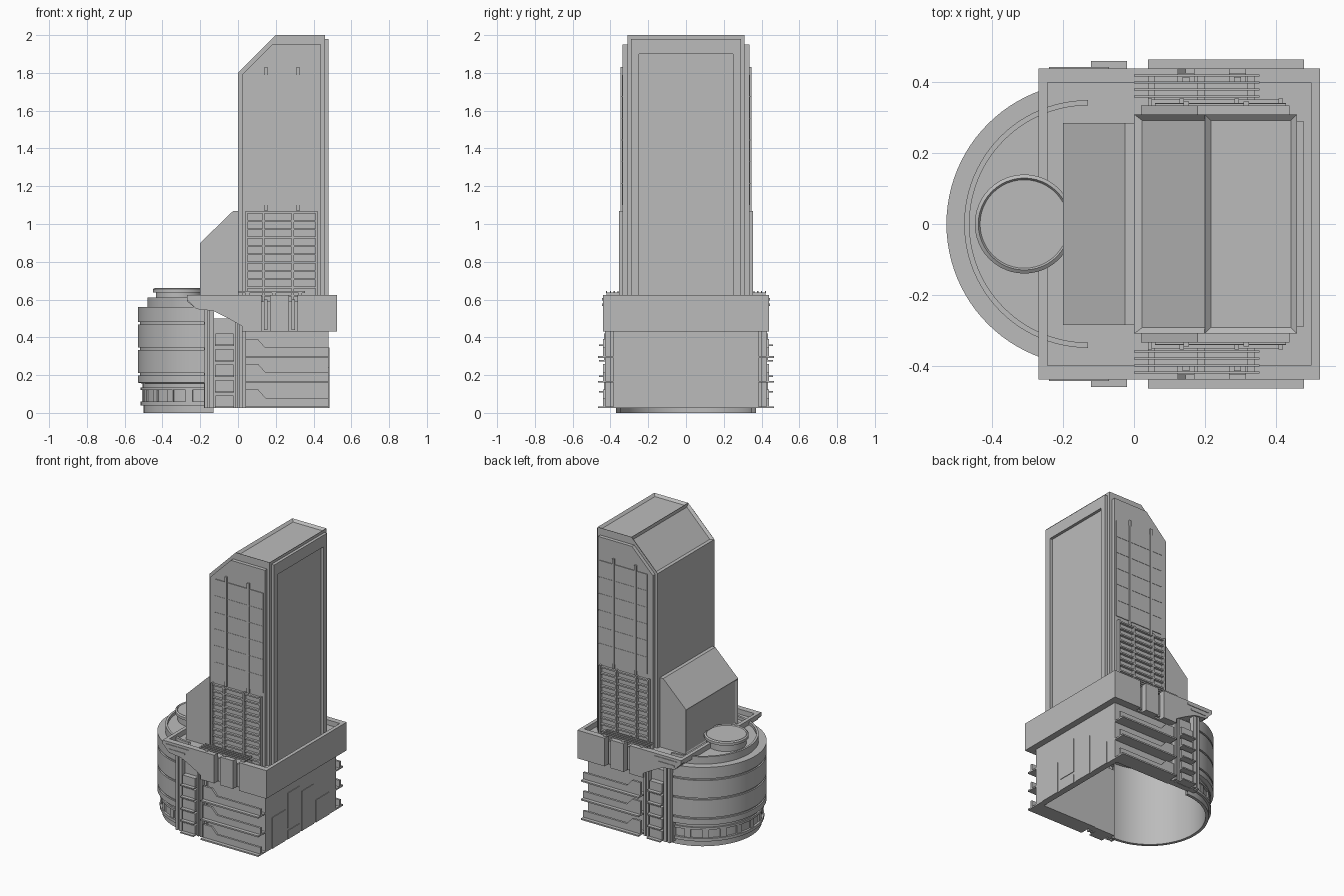
import bpy, bmesh, math
from mathutils import Matrix, Vector

if "Cube" in bpy.data.objects:
    bpy.data.objects.remove(bpy.data.objects["Cube"])

grey = bpy.data.materials.new("concrete_grey")
grey.use_nodes = True
COLOUR = (0.5, 0.5, 0.5, 1)
grey.diffuse_color = COLOUR
for node in grey.node_tree.nodes:
    if node.type == "BSDF_PRINCIPLED":
        node.inputs["Base Color"].default_value = COLOUR
        node.inputs["Roughness"].default_value = 0.8


def finish(name, bm, smooth=False):
    bmesh.ops.recalc_face_normals(bm, faces=bm.faces)
    mesh = bpy.data.meshes.new(name)
    bm.to_mesh(mesh)
    bm.free()
    mesh.materials.append(grey)
    obj = bpy.data.objects.new(name, mesh)
    bpy.context.collection.objects.link(obj)
    if smooth:
        bpy.ops.object.select_all(action="DESELECT")
        obj.select_set(True)
        bpy.context.view_layer.objects.active = obj
        bpy.ops.object.shade_smooth_by_angle(angle=math.radians(30))
    return obj


def prism(name, profile, y0, y1, recess=None, rim=0.024, depth=0.015):
    """Extrude an x-z profile along y; sink the faces chosen by the recess rule."""
    bm = bmesh.new()
    face = bm.faces.new([bm.verts.new((x, y0, z)) for x, z in profile])
    ext = bmesh.ops.extrude_face_region(bm, geom=[face])["geom"]
    moved = [v for v in ext if isinstance(v, bmesh.types.BMVert)]
    bmesh.ops.translate(bm, verts=moved, vec=(0, y1 - y0, 0))
    bmesh.ops.recalc_face_normals(bm, faces=bm.faces)
    if recess:
        chosen = [f for f in bm.faces if recess(f.normal)]
        bmesh.ops.inset_individual(bm, faces=chosen, thickness=rim, depth=-depth)
    return finish(name, bm)


def box(name, x, y, z):
    return prism(name, [(x[0], z[0]), (x[1], z[0]), (x[1], z[1]), (x[0], z[1])], *y)


def lathe(name, profile, centre, start, sweep, steps):
    """Turn an r-z profile about a vertical axis."""
    bm = bmesh.new()
    verts = [bm.verts.new((r, 0, z)) for r, z in profile]
    edges = [bm.edges.new(pair) for pair in zip(verts, verts[1:])]
    bmesh.ops.rotate(bm, verts=verts, cent=(0, 0, 0), matrix=Matrix.Rotation(start, 3, "Z"))
    bmesh.ops.spin(bm, geom=verts + edges, cent=(0, 0, 0), axis=(0, 0, 1),
                   angle=sweep, steps=steps, use_duplicate=False)
    bmesh.ops.remove_doubles(bm, verts=bm.verts, dist=0.0005)
    bmesh.ops.translate(bm, verts=bm.verts, vec=Vector(centre))
    return finish(name, bm, smooth=True)


# Tower with sunken roof and slope panels
prism("tower", [(0, 0.58), (0, 1.8), (0.2, 2), (0.46, 2), (0.46, 0.58)], -0.31, 0.31,
      recess=lambda n: n.z > 0.5)

# Frame on the flat end of the tower
box("end_frame_top", (0.46, 0.48), (-0.29, 0.29), (1.9, 1.98))
for s in (-1, 1):
    box("end_frame_post", (0.46, 0.48), (s * 0.25, s * 0.29), (0.59, 1.9))

# Lower annexe with a sloping roof
prism("annexe", [(-0.2, 0.58), (-0.2, 0.9), (-0.025, 1.07), (0, 1.07), (0, 0.58)],
      -0.285, 0.285, recess=lambda n: n.x < -0.9, rim=0.025, depth=0.012)

# Podium crown: core slab and end rims
core = [(-0.27, 0.59), (-0.22, 0.55), (-0.13, 0.54), (-0.05, 0.5), (0.02, 0.46),
        (0.02, 0.43), (0.525, 0.43), (0.525, 0.59)]
prism("crown_slab", core, -0.4, 0.4)
box("crown_rim_back", (-0.27, -0.245), (-0.4, 0.4), (0.59, 0.625))
box("crown_rim_end", (0.5, 0.525), (-0.4, 0.4), (0.59, 0.625))

# Flat end wall and its shallow panels
box("end_wall", (0.44, 0.48), (-0.385, 0.385), (0.025, 0.44))
for y0, y1, z0, z1 in ((-0.315, -0.17, 0.025, 0.24), (-0.145, -0.015, 0.105, 0.345),
                       (-0.145, -0.015, 0.025, 0.085), (0.01, 0.14, 0.025, 0.3),
                       (0.165, 0.31, 0.025, 0.18)):
    box("end_panel", (0.48, 0.484), (y0, y1), (z0, z1))

for s in (-1, 1):
    def side(name, x, y, z):
        return box(name, x, (s * y[0], s * y[1]), z)

    # Tower side plate, glazing panel and mullions
    prism("side_plate", [(0.02, 0.59), (0.02, 1.79), (0.18, 1.95), (0.44, 1.95), (0.44, 0.59)],
          s * 0.31, s * 0.335)
    side("side_panel", (0.06, 0.43), (0.335, 0.34), (1.1, 1.79))
    for x in (0.148, 0.317):
        side("side_mullion", (x - 0.008, x + 0.008), (0.335, 0.346), (1.07, 1.83))
    for i in range(1, 6):
        z = 1.1 + 0.115 * i
        side("panel_joint", (0.06, 0.43), (0.338, 0.342), (z - 0.002, z + 0.002))

    # Louvre grille
    for x in (0.045, 0.135, 0.29, 0.415):
        side("louvre_post", (x - 0.006, x + 0.006), (0.33, 0.355), (0.59, 1.07))
    for i in range(11):
        z = 0.62 + 0.044 * i
        side("louvre_slat", (0.04, 0.42), (0.33, 0.352), (z - 0.005, z + 0.005))

    # Slatted walkway on the podium roof
    for y in (0.36, 0.38, 0.4, 0.42):
        side("walkway_slat", (0, 0.355), (y - 0.003, y + 0.003), (0.634, 0.644))
    for x in (0.05, 0.19, 0.33):
        side("walkway_bearer", (x - 0.01, x + 0.01), (0.335, 0.42), (0.59, 0.638))

    # Crown face in three blocks with two open channels
    prism("crown_face", [(-0.27, 0.625), (-0.27, 0.6), (-0.22, 0.55), (-0.13, 0.54),
                         (-0.05, 0.5), (0.02, 0.46), (0.02, 0.43), (0.125, 0.43),
                         (0.125, 0.625)], s * 0.4, s * 0.44)
    side("crown_face", (0.17, 0.27), (0.4, 0.44), (0.43, 0.625))
    side("crown_face", (0.315, 0.525), (0.4, 0.44), (0.43, 0.625))
    for x in (0.147, 0.292):
        side("channel_rib", (x - 0.01, x + 0.01), (0.4, 0.415), (0.44, 0.6))
    for x0, x1, z in ((-0.24, -0.07, 0.602), (-0.22, -0.1, 0.572)):
        side("crown_strip", (x0, x1), (0.44, 0.444), (z - 0.006, z + 0.006))

    # Side wall behind the balconies
    side("side_wall", (0.02, 0.48), (0.355, 0.385), (0.025, 0.44))

    # Three balconies with stepped parapets
    for z in (0.025, 0.16, 0.29):
        side("balcony_floor", (0.04, 0.48), (0.37, 0.465), (z, z + 0.01))
        prism("balcony_parapet", [(0.04, z), (0.48, z), (0.48, z + 0.055), (0.145, z + 0.055),
                                  (0.105, z + 0.1), (0.04, z + 0.1)], s * 0.425, s * 0.44)

    # Stair bay with pilasters and stacked window boxes
    side("bay_wall", (-0.18, 0.04), (0.36, 0.4), (0.025, 0.5))
    for x0, x1, top in ((-0.178, -0.16, 0.55), (-0.15, -0.128, 0.55),
                        (-0.015, 0.0, 0.49), (0.008, 0.024, 0.47)):
        side("pilaster", (x0, x1), (0.39, 0.43), (0.025, top))
    for i in range(5):
        z = 0.035 + 0.082 * i
        side("window_box", (-0.12, -0.025), (0.39, 0.435), (z, z + 0.058))
        side("window_sill", (-0.122, -0.02), (0.39, 0.46), (z - 0.008, z))

# Half drum, hollow beneath, with grooves and a stepped base
drum = [(0, 0.59), (0.335, 0.59), (0.335, 0.61), (0.35, 0.61), (0.35, 0.56), (0.4, 0.56)]
for z in (0.475, 0.34, 0.205):
    drum += [(0.4, z + 0.006), (0.39, z + 0.006), (0.39, z - 0.006), (0.4, z - 0.006)]
drum += [(0.4, 0.16), (0.375, 0.155), (0.375, 0.135), (0.385, 0.135), (0.385, 0.12),
         (0.37, 0.12), (0.37, 0.06), (0.385, 0.06), (0.385, 0.04), (0.37, 0.04),
         (0.37, 0), (0.35, 0), (0.35, 0.54), (0, 0.54)]
lathe("drum", drum, (-0.13, 0, 0), math.pi / 2, math.pi, 48)

# Small blocks around the drum base
for i in range(9):
    a = math.radians(110 + 17.5 * i)
    block = box("base_block", (-0.006, 0.006), (-0.02, 0.02), (0.06, 0.12))
    block.location = (-0.13 + 0.372 * math.cos(a), 0.372 * math.sin(a), 0)
    block.rotation_euler.z = a

# Round roof cap on the drum
lathe("roof_cap", [(0, 0.655), (0.125, 0.655), (0.13, 0.662), (0.14, 0.655), (0.14, 0.637),
                   (0.125, 0.637), (0.125, 0.58)], (-0.31, 0, 0), 0, 2 * math.pi, 48)
